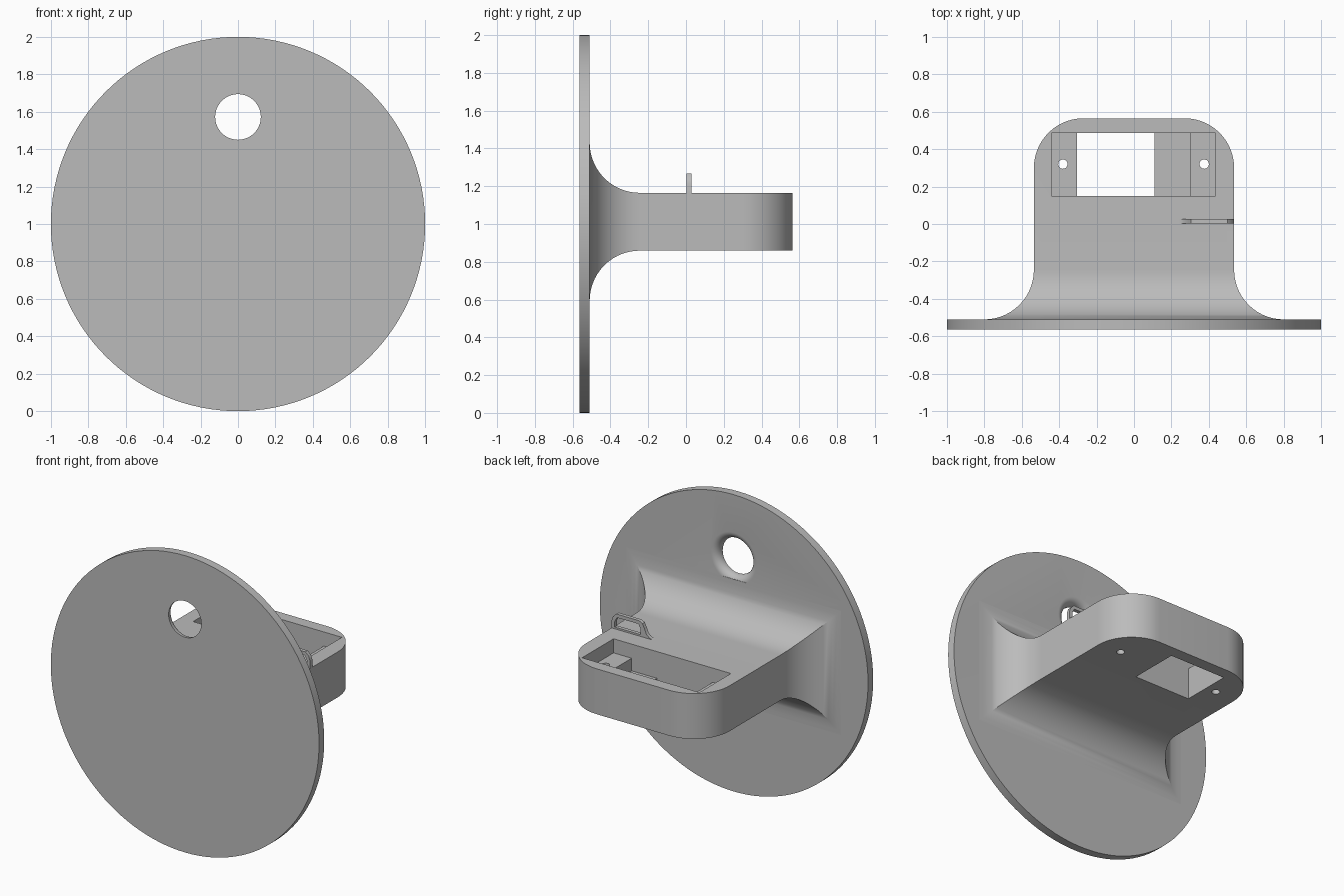
import bpy, bmesh
from math import sin, cos, pi, radians
from mathutils import Matrix, Vector

old = bpy.data.objects.get("Cube")
if old:
    bpy.data.objects.remove(old, do_unlink=True)

grey = bpy.data.materials.new("plain_grey")
grey.use_nodes = True
tone = (0.5, 0.5, 0.5, 1)
grey.diffuse_color = tone
grey.node_tree.nodes["Principled BSDF"].inputs["Base Color"].default_value = tone


def finish(bm, name):
    bmesh.ops.recalc_face_normals(bm, faces=bm.faces)
    mesh = bpy.data.meshes.new(name)
    bm.to_mesh(mesh)
    bm.free()
    obj = bpy.data.objects.new(name, mesh)
    mesh.materials.append(grey)
    bpy.context.collection.objects.link(obj)
    return obj


def loft(rings, name):
    """Skin equal-length closed rings and cap both ends."""
    bm = bmesh.new()
    rows = [[bm.verts.new(p) for p in ring] for ring in rings]
    n = len(rows[0])
    for a, b in zip(rows, rows[1:]):
        for i in range(n):
            j = (i + 1) % n
            bm.faces.new((a[i], a[j], b[j], b[i]))
    bm.faces.new(rows[0])
    bm.faces.new(rows[-1])
    return finish(bm, name)


def turned(profile, centre_z, steps, name):
    """Round solid about the y axis from (radius, y) pairs."""
    return loft([[(r * cos(2 * pi * i / steps), y, centre_z + r * sin(2 * pi * i / steps))
                  for i in range(steps)] for r, y in profile], name)


def box(x0, x1, y0, y1, z0, z1, name):
    return loft([[(x0, y0, z), (x1, y0, z), (x1, y1, z), (x0, y1, z)] for z in (z0, z1)], name)


def cut(target, cutter):
    cutter.hide_render = True
    mod = target.modifiers.new("cut", "BOOLEAN")
    mod.operation = "DIFFERENCE"
    mod.solver = "EXACT"
    mod.object = cutter
    bpy.context.view_layer.objects.active = target
    bpy.ops.object.modifier_apply(modifier=mod.name)
    bpy.data.objects.remove(cutter, do_unlink=True)


def smooth(obj):
    bpy.ops.object.select_all(action="DESELECT")
    obj.select_set(True)
    bpy.context.view_layer.objects.active = obj
    bpy.ops.object.shade_smooth_by_angle(angle=radians(30))


# Round plate with a cable hole whose rear rim is rounded
front, back, rim = -0.565, -0.51, 0.05
plate = turned([(1, front), (1, back)], 1, 128, "round_plate")
hole = [(0.122, front - 0.1), (0.122, back - rim)]
hole += [(0.122 + rim * (1 - cos(t * pi / 16)), back - rim + rim * sin(t * pi / 16))
         for t in range(1, 9)]
hole.append((0.172, back + 0.1))
cut(plate, turned(hole, 1.572, 48, "hole_cutter"))
smooth(plate)

# Arm: flared root, straight middle, rounded rear corners
half_w, half_h, mid_z, r, end = 0.535, 0.153, 1.012, 0.265, 0.565
steps = 14
sizes = [(back - 0.002, r)]
for i in range(steps + 1):
    a = i / steps * pi / 2
    sizes.append((back + r * (1 - cos(a)), r * (1 - sin(a))))
sections = [(y, half_w + d, half_h + d) for y, d in sizes]
for i in range(steps + 1):
    a = i / steps * pi / 2
    sections.append((end - r + r * sin(a), half_w - r + r * cos(a), half_h))
arm = loft([[(-w, y, mid_z - h), (w, y, mid_z - h), (w, y, mid_z + h), (-w, y, mid_z + h)]
            for y, w, h in sections], "support_arm")

# Stepped pocket: shallow screw ledges, a middle step and a through window
top = mid_z + half_h
for x0, x1, floor in ((-0.44, 0.435, 1.07), (-0.305, 0.30, 0.985), (-0.305, 0.11, 0.7)):
    cut(arm, box(x0, x1, 0.15, 0.485, floor, top + 0.1, "pocket_cutter"))
for x in (-0.38, 0.375):
    drill = loft([[(x + 0.025 * cos(i * pi / 12), 0.32 + 0.025 * sin(i * pi / 12), z)
                   for i in range(24)] for z in (0.7, 1.3)], "screw_cutter")
    cut(arm, drill)
smooth(arm)

# Thin cable loop standing on the arm's left edge, with a flared inner foot
outline = [(0.535, -0.01), (0.535, 0.05), (0.525, 0.08), (0.5, 0.103), (0.33, 0.103),
           (0.305, 0.09), (0.29, 0.06), (0.275, 0.025), (0.255, 0.008), (0.23, 0), (0.23, -0.01)]
opening = [(0.512, 0.012), (0.512, 0.05), (0.495, 0.08), (0.335, 0.08), (0.318, 0.05), (0.318, 0.012)]


def slab(points, y0, y1, name):
    return loft([[(x, y, top + z) for x, z in points] for y in (y0, y1)], name)


clip = slab(outline, 0.003, 0.028, "cable_loop")
cut(clip, slab(opening, -0.1, 0.1, "loop_cutter"))
smooth(clip)
